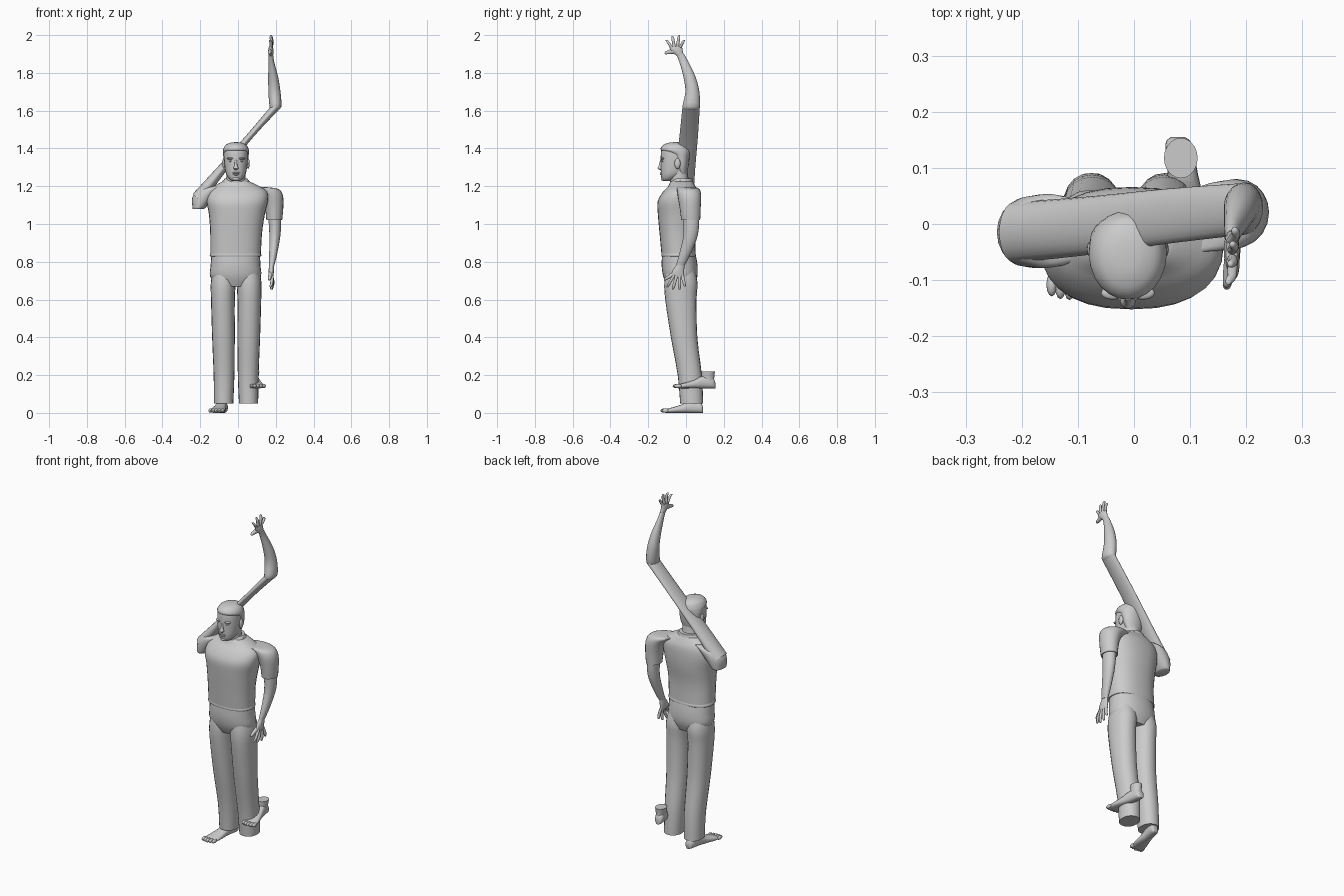
import bpy, bmesh, math
from mathutils import Vector

grey = bpy.data.materials.new("plain grey")
grey.diffuse_color = (0.6, 0.6, 0.6, 1)
X, Y, Z = Vector((1, 0, 0)), Vector((0, 1, 0)), Vector((0, 0, 1))


def finish(name, bm, angle=50):
    bmesh.ops.recalc_face_normals(bm, faces=bm.faces)
    me = bpy.data.meshes.new(name)
    bm.to_mesh(me)
    bm.free()
    me.materials.append(grey)
    ob = bpy.data.objects.new(name, me)
    bpy.context.collection.objects.link(ob)
    bpy.ops.object.select_all(action='DESELECT')
    ob.select_set(True)
    bpy.context.view_layer.objects.active = ob
    bpy.ops.object.shade_smooth_by_angle(angle=math.radians(angle))
    return ob


def spline(p0, p1, p2, p3, t):
    return [b + .5 * t * (c - a + t * (2*a - 5*b + 4*c - d + t * (3*(b - c) + d - a)))
            for a, b, c, d in zip(p0, p1, p2, p3)]


def loft(name, rings, u=X, v=Y, sides=20, steps=3, power=1.0):
    """Smooth skin through elliptical rings (x, y, z, radius_u, radius_v)."""
    fine = []
    for i in range(len(rings) - 1):
        p0, p3 = rings[max(i - 1, 0)], rings[min(i + 2, len(rings) - 1)]
        fine += [spline(p0, rings[i], rings[i + 1], p3, k / steps) for k in range(steps)]
    fine.append(rings[-1])
    bm = bmesh.new()
    loops = []
    for x, y, z, a, b in fine:
        loop = []
        for k in range(sides):
            w = 2 * math.pi * k / sides
            c, s = math.cos(w), math.sin(w)
            c, s = math.copysign(abs(c) ** power, c), math.copysign(abs(s) ** power, s)
            loop.append(bm.verts.new(Vector((x, y, z)) + u * (a * c) + v * (b * s)))
        loops.append(loop)
    for l, m in zip(loops, loops[1:]):
        for k in range(sides):
            n = (k + 1) % sides
            bm.faces.new((l[k], l[n], m[n], m[k]))
    bm.faces.new(loops[0])
    bm.faces.new(loops[-1])
    return finish(name, bm)


def ball(name, loc, size):
    bm = bmesh.new()
    bmesh.ops.create_uvsphere(bm, u_segments=12, v_segments=8, radius=1)
    for vert in bm.verts:
        vert.co = Vector(loc) + Vector([c * s for c, s in zip(vert.co, size)])
    return finish(name, bm)


# Shirt body and trousers seat
loft("shirt", [(-.013, -.039, .83, .134, .09), (-.01, -.045, .95, .137, .095),
               (-.006, -.043, 1.05, .148, .106), (-.004, -.042, 1.12, .162, .108),
               (0, -.03, 1.17, .155, .092), (-.006, -.022, 1.2, .12, .072),
               (-.011, -.022, 1.225, .072, .058)], power=.85, sides=28)
loft("trouser_seat", [(-.012, -.038, .845, .128, .088), (-.013, -.034, .78, .132, .095),
                      (-.013, -.03, .72, .134, .09), (-.013, -.028, .67, .09, .07)],
     power=.9, sides=28)

# Trouser legs
for side, label in ((-1, "right"), (1, "left")):
    loft(label + "_trouser_leg", [(-.01 + side * cx, cy, z, rx, ry) for cx, cy, z, rx, ry in (
        (.062, -.03, .76, .06, .075), (.068, -.027, .69, .066, .088),
        (.07, -.027, .6, .063, .083), (.067, -.01, .4, .06, .07),
        (.064, .02, .2, .055, .064), (.066, .03, .05, .051, .061))], power=.92)


# Bare feet: sole profile swept from heel to ball, then five toes
def foot(name, heel, toe, base, ankle_top):
    h, t = Vector((*heel, base)), Vector((*toe, base))

    def ring(s, height, width):
        p = h.lerp(t, s)
        return (p.x, p.y, base + height / 2, width, height / 2)
    loft(name, [ring(0, .03, .012), ring(.06, .055, .024), ring(.3, .065, .027),
                ring(.5, .045, .032), ring(.72, .03, .039), ring(.86, .022, .037),
                ring(.9, .012, .03)], u=X, v=Z, power=.8)
    a = h.lerp(t, .18)
    loft(name + "_ankle", [(a.x, a.y, base + .02, .025, .036), (a.x, a.y, base + .055, .025, .034),
                           (a.x, a.y + .002, ankle_top, .03, .036)])
    for i in range(5):
        p = h.lerp(t, .9 + .03 * math.sin(i * .8))
        ball(name + "_toe", (p.x + (i - 2) * .0165, p.y, base + .012), (.0095, .021, .011))


foot("right_foot", (-.075, .09), (-.118, -.13), 0, .08)
foot("left_foot", (.078, .155), (.108, -.065), .13, .22)

# Sleeves
loft("left_sleeve", [(.1, 0, 1.195, .05, .05), (.145, .012, 1.185, .07, .06),
                     (.178, .018, 1.15, .06, .062), (.191, .022, 1.09, .049, .056),
                     (.192, .025, 1.02, .042, .05)])
loft("right_sleeve", [(-.1, -.01, 1.2, .04, .05), (-.145, -.012, 1.185, .06, .065),
                      (-.182, -.014, 1.14, .06, .064), (-.205, -.016, 1.09, .036, .056),
                      (-.21, -.016, 1.08, .03, .05)])

# Hanging left arm, stretched right upper arm and raised forearm
loft("left_arm", [(.192, .027, 1.06, .036, .042), (.196, .028, .99, .032, .041),
                  (.194, .02, .92, .028, .037), (.185, -.01, .83, .02, .029),
                  (.178, -.03, .78, .014, .023)])
loft("right_upper_arm", [(-.213, -.015, 1.135, .036, .054), (-.08, -.003, 1.297, .024, .052),
                         (.06, .014, 1.462, .017, .049), (.198, .027, 1.618, .022, .046)],
     u=Vector((.76, 0, -.65)))
loft("right_forearm", [(.19, .027, 1.6, .014, .03), (.198, .027, 1.62, .031, .046),
                       (.193, .034, 1.7, .032, .037), (.186, .018, 1.78, .026, .032),
                       (.176, -.012, 1.86, .015, .024), (.174, -.032, 1.9, .012, .021)])


# Hands: palm, four fingers and a thumb
def hand(label, wrist, palm, knuckles, tips, thumb):
    x = wrist[0]
    loft(label + "_palm", [(*wrist, .012, .02), (*palm, .014, .032),
                           (*knuckles, .01, .033)], steps=4)
    for i, (ty, tz) in enumerate(tips):
        b = Vector((x, knuckles[1] + (1.5 - i) * -.017, knuckles[2]))
        e = Vector((x - .006 + .004 * i, ty, tz))
        m = b.lerp(e, .55) + X * .004
        b = b.lerp(e, -.2)
        tip = b.lerp(e, .93)
        loft(label + "_finger", [(*b, .009, .009), (*m, .008, .0085), (*tip, .006, .0065),
                                 (*e, .002, .002)], sides=10)
    a, e = Vector(palm), Vector(thumb)
    m = a.lerp(e, .6)
    loft(label + "_thumb", [(*a, .012, .02), (*m, .01, .012), (*a.lerp(e, .92), .007, .008),
                            (*e, .002, .002)], u=X, v=Z, sides=10)


hand("left", (.178, -.027, .79), (.176, -.042, .75), (.177, -.043, .72),
     ((-.1, .665), (-.07, .653), (-.035, .652), (-.006, .668)), (.165, -.117, .705))
hand("right", (.174, -.03, 1.89), (.174, -.05, 1.92), (.174, -.054, 1.94),
     ((-.104, 1.975), (-.072, 1.995), (-.036, 2.0), (-.01, 1.975)), (.165, -.113, 1.905))

# Neck and head
HX = -.011
loft("neck", [(HX, -.025, 1.17, .062, .058), (HX, -.035, 1.23, .052, .05),
              (HX, -.045, 1.3, .05, .05)])
loft("head", [(HX, -.1, 1.228, .018, .018), (HX, -.092, 1.238, .034, .036),
              (HX, -.073, 1.265, .052, .06), (HX, -.064, 1.31, .06, .07),
              (HX, -.06, 1.35, .063, .074), (HX, -.058, 1.39, .062, .073),
              (HX, -.056, 1.415, .05, .06), (HX, -.056, 1.425, .03, .036)], sides=24, power=.95)
loft("hair", [(HX, -.02, 1.265, .044, .025), (HX, -.022, 1.31, .061, .036),
              (HX, -.028, 1.36, .067, .047), (HX, -.045, 1.38, .069, .068),
              (HX, -.057, 1.395, .068, .078), (HX, -.056, 1.418, .055, .065),
              (HX, -.055, 1.43, .03, .037), (HX, -.055, 1.433, .008, .01)], sides=24)

# Face
loft("nose", [(HX, -.134, 1.287, .006, .005), (HX, -.138, 1.294, .014, .013),
              (HX, -.135, 1.31, .008, .01), (HX, -.131, 1.338, .006, .006)], sides=10)
ball("upper_lip", (HX, -.13, 1.271), (.021, .009, .004))
ball("lower_lip", (HX, -.128, 1.262), (.017, .009, .005))
ball("chin", (HX, -.118, 1.24), (.021, .015, .012))
for s in (-1, 1):
    ball("brow", (HX + s * .027, -.123, 1.347), (.021, .012, .006))
    ball("eye", (HX + s * .026, -.122, 1.333), (.012, .008, .005))
    ball("ear", (HX + s * .064, -.045, 1.32), (.009, .016, .028))

# Folded shirt collar: a band round the neck plus two front flaps
loft("collar", [(HX, -.026, 1.2, .085, .068), (HX, -.024, 1.215, .077, .063),
                (HX, -.02, 1.24, .06, .053)], sides=24)
for s in (-1, 1):
    bm = bmesh.new()
    outline = ((.008, -.1, 1.185), (.05, -.108, 1.168), (.088, -.045, 1.2),
               (.068, -.03, 1.232), (.045, -.068, 1.225))
    bm.faces.new([bm.verts.new((HX + s * x, y, z)) for x, y, z in outline])
    flap = bmesh.ops.extrude_face_region(bm, geom=bm.faces[:])
    for e in flap["geom"]:
        if isinstance(e, bmesh.types.BMVert):
            e.co += Vector((0, .012, -.008))
    finish("collar_flap", bm, 30)

# Waistband seam at the shirt hem
loft("shirt_hem", [(-.013, -.039, .828, .134, .09), (-.013, -.039, .834, .137, .092),
                   (-.013, -.04, .845, .134, .09)], power=.85, sides=28)
